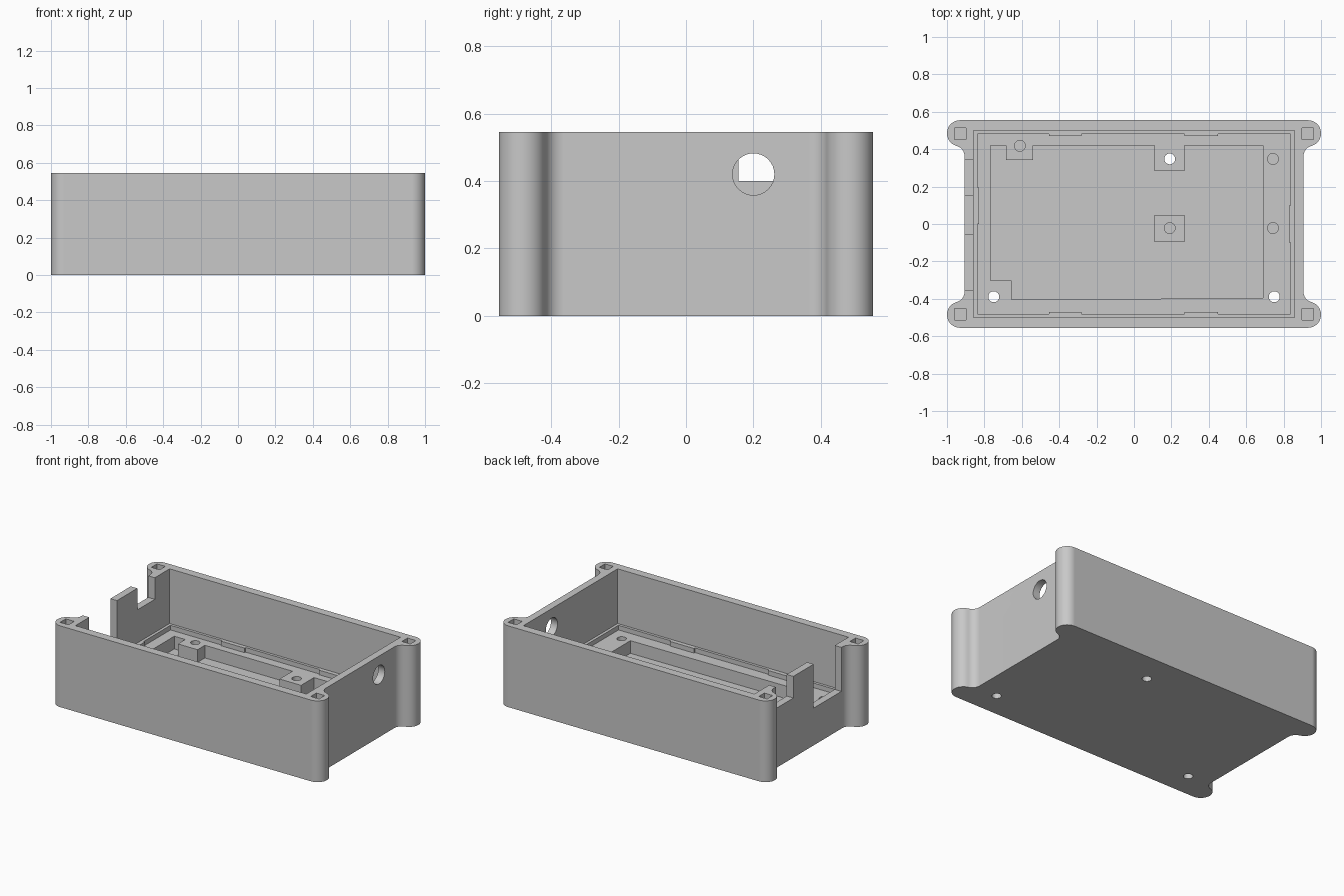
import bpy, bmesh, math

if "Cube" in bpy.data.objects:
    bpy.data.objects.remove(bpy.data.objects["Cube"])

grey = bpy.data.materials.new("plain_grey")
grey.diffuse_color = (0.58, 0.58, 0.58, 1)
grey.use_nodes = True
grey.node_tree.nodes["Principled BSDF"].inputs["Base Color"].default_value = grey.diffuse_color


def prism(name, pts, z0, z1):
    """Upright solid from a plan outline."""
    bm = bmesh.new()
    face = bm.faces.new([bm.verts.new((x, y, z0)) for x, y in pts])
    top = bmesh.ops.extrude_face_region(bm, geom=[face])["geom"]
    for v in top:
        if isinstance(v, bmesh.types.BMVert):
            v.co.z = z1
    bmesh.ops.recalc_face_normals(bm, faces=bm.faces)
    me = bpy.data.meshes.new(name)
    bm.to_mesh(me)
    bm.free()
    ob = bpy.data.objects.new(name, me)
    bpy.context.collection.objects.link(ob)
    me.materials.append(grey)
    return ob


def rect(x0, x1, y0, y1):
    return [(x0, y0), (x1, y0), (x1, y1), (x0, y1)]


def arc(cx, cy, r, a0, a1, n):
    return [(cx + r * math.cos(math.radians(a0 + (a1 - a0) * i / n)),
             cy + r * math.sin(math.radians(a0 + (a1 - a0) * i / n))) for i in range(n + 1)]


def circle(cx, cy, r=0.029):
    return arc(cx, cy, r, 0, 360, 32)[:-1]


def cut(target, cutter):
    mod = target.modifiers.new("cut", 'BOOLEAN')
    mod.operation = 'DIFFERENCE'
    mod.solver = 'EXACT'
    mod.object = cutter
    bpy.context.view_layer.objects.active = target
    bpy.ops.object.modifier_apply(modifier=mod.name)
    bpy.data.objects.remove(cutter)


H, STEP, LEDGE, FLOOR = 0.545, 0.178, 0.147, 0.062

# Plan outline: straight walls with a rounded screw ear at each corner
ear_x, ear_y, ear_r, wall_x, turn = 0.93, 0.485, 0.07, 0.906, -75
ca, sa = math.cos(math.radians(turn)), math.sin(math.radians(turn))
fr = (ear_x + ear_r * ca - wall_x) / (1 - ca)
corner = arc(ear_x, ear_y, ear_r, 90, turn, 16)
corner += arc(wall_x + fr, ear_y + (ear_r + fr) * sa, fr, 180 + turn, 180, 8)[1:]
right = corner + [(x, -y) for x, y in reversed(corner)]
outline = right + [(-x, y) for x, y in reversed(right)]
case = prism("case", outline, 0, H)

# Main cavity
cut(case, prism("cavity_cutter", rect(-0.857, 0.857, -0.499, 0.499), STEP, H + 0.1))

# Board recess with small locating tabs on every side
X, Y, XT, YT = 0.838, 0.481, 0.828, 0.471
recess = [(-X, -Y)]
for a, b in ((-0.455, -0.28), (0.27, 0.45)):
    recess += [(a, -Y), (a, -YT), (b, -YT), (b, -Y)]
recess += [(X, -Y), (X, -0.1), (XT, -0.1), (XT, 0.1), (X, 0.1), (X, Y)]
for a, b in ((0.27, 0.45), (-0.455, -0.28)):
    recess += [(b, Y), (b, YT), (a, YT), (a, Y)]
recess += [(-X, Y), (-X, 0.195), (-XT, 0.195), (-XT, 0), (-X, 0)]
cut(case, prism("recess_cutter", recess, LEDGE, STEP + 0.1))

# Deep pocket, leaving posts on its rim
pocket = [(-0.655, -0.405), (0.69, -0.396), (0.69, 0.42), (0.27, 0.42), (0.27, 0.283),
          (0.11, 0.283), (0.11, 0.42), (-0.54, 0.42), (-0.54, 0.342), (-0.685, 0.342),
          (-0.685, 0.42), (-0.767, 0.42), (-0.767, -0.302), (-0.655, -0.302)]
cut(case, prism("pocket_cutter", pocket, FLOOR, LEDGE + 0.1))

# Free-standing post with a blind hole
post = prism("centre_post", rect(0.11, 0.27, -0.097, 0.047), FLOOR - 0.01, LEDGE)
cut(post, prism("hole_cutter", circle(0.191, -0.022), FLOOR, LEDGE + 0.1))

# Blind holes, then through holes
for x, y in ((-0.61, 0.418), (0.743, 0.348), (0.743, -0.022)):
    cut(case, prism("hole_cutter", circle(x, y), FLOOR - 0.01, LEDGE + 0.02))
for x, y in ((0.191, 0.348), (-0.75, -0.389), (0.75, -0.389)):
    cut(case, prism("hole_cutter", circle(x, y), -0.1, LEDGE + 0.02))

# Square screw sockets in the ears
for sx in (-1, 1):
    for sy in (-1, 1):
        cx, cy = sx * 0.93, sy * 0.483
        cut(case, prism("socket_cutter", rect(cx - 0.031, cx + 0.031, cy - 0.03, cy + 0.03),
                        H - 0.25, H + 0.1))

# Two openings in the left wall
cut(case, prism("opening_cutter", rect(-1.1, -0.80, 0.156, 0.342), 0.40, H + 0.1))
cut(case, prism("opening_cutter", rect(-1.1, -0.80, -0.353, -0.059), 0.25, H + 0.1))

# Round cable hole in the right wall
cable = prism("cable_cutter", circle(0, 0, 0.062), -0.2, 0.2)
cable.rotation_euler = (0, math.pi / 2, 0)
cable.location = (0.9, 0.2, 0.42)
bpy.context.view_layer.update()
cut(case, cable)

# Smooth the curved walls, keep hard edges and flat sides
for ob in (case, post):
    bpy.ops.object.select_all(action='DESELECT')
    ob.select_set(True)
    bpy.context.view_layer.objects.active = ob
    bpy.ops.object.shade_smooth_by_angle(angle=math.radians(30))
    mod = ob.modifiers.new("even_normals", 'WEIGHTED_NORMAL')
    mod.keep_sharp = True
